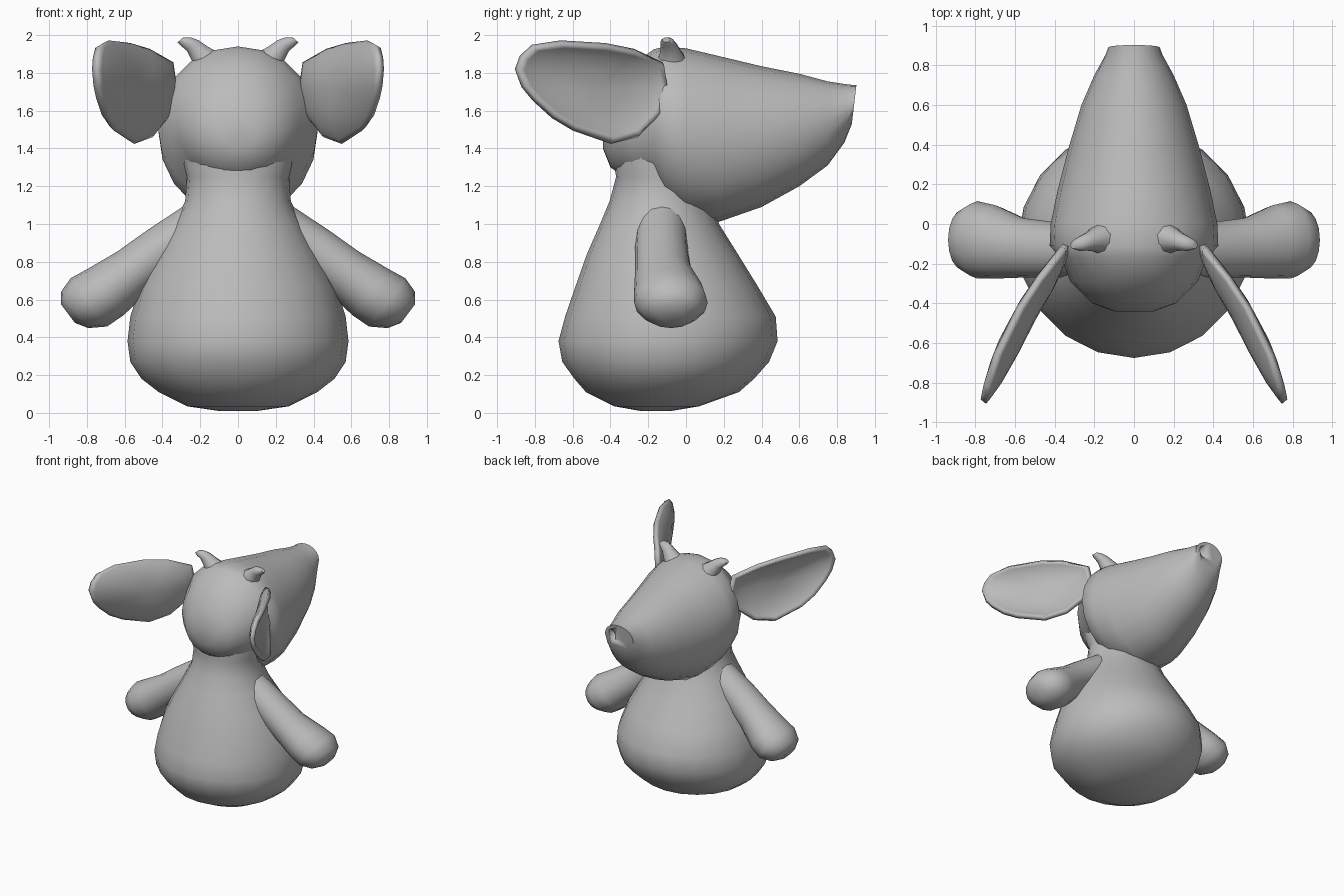
import bpy, bmesh, math
from mathutils import Vector

if "Cube" in bpy.data.objects:
    bpy.data.objects.remove(bpy.data.objects["Cube"])

SIDES = 20
grey = bpy.data.materials.new("soft_grey")
grey.diffuse_color = (0.5, 0.5, 0.5, 1)
grey.use_nodes = True
grey.node_tree.nodes["Principled BSDF"].inputs["Base Color"].default_value = grey.diffuse_color


def finish(bm, name, angle=50):
    """Turn a bmesh into a smooth shaded object."""
    bmesh.ops.recalc_face_normals(bm, faces=bm.faces)
    me = bpy.data.meshes.new(name)
    bm.to_mesh(me)
    bm.free()
    ob = bpy.data.objects.new(name, me)
    bpy.context.collection.objects.link(ob)
    me.materials.append(grey)
    bpy.ops.object.select_all(action='DESELECT')
    ob.select_set(True)
    bpy.context.view_layer.objects.active = ob
    bpy.ops.object.shade_smooth_by_angle(angle=math.radians(angle))
    return ob


def loft(name, rings, sides=SIDES, angle=50):
    """Skin a list of (centre, u radius vector, v radius vector) rings."""
    bm = bmesh.new()
    loops = []
    for c, u, v in rings:
        loops.append([bm.verts.new(Vector(c)
                      + Vector(u) * math.cos(2 * math.pi * i / sides)
                      + Vector(v) * math.sin(2 * math.pi * i / sides))
                      for i in range(sides)])
    for a, b in zip(loops, loops[1:]):
        for i in range(sides):
            j = (i + 1) % sides
            bm.faces.new((a[i], a[j], b[j], b[i]))
    bm.faces.new(loops[0])
    bm.faces.new(loops[-1])
    return finish(bm, name, angle)


# Pear-shaped body and neck: z, back y, front y, half width
body = [(0.01, -0.24, -0.08, 0.10), (0.035, -0.38, 0.07, 0.27),
        (0.11, -0.53, 0.28, 0.42), (0.18, -0.59, 0.36, 0.51),
        (0.27, -0.655, 0.44, 0.57), (0.38, -0.675, 0.485, 0.585),
        (0.51, -0.64, 0.475, 0.57), (0.67, -0.585, 0.38, 0.52),
        (0.84, -0.525, 0.275, 0.43), (1.0, -0.455, 0.175, 0.34),
        (1.12, -0.405, 0.13, 0.28), (1.25, -0.37, 0.08, 0.27),
        (1.42, -0.40, 0.0, 0.31), (1.55, -0.38, 0.0, 0.30)]
loft("body", [((0, (b + f) / 2, z), (w, 0, 0), (0, (f - b) / 2, 0))
              for z, b, f, w in body])

# Head tapering to the snout: y, bottom z, top z, half width
head = [(-0.44, 1.40, 1.55, 0.10), (-0.40, 1.30, 1.68, 0.21),
        (-0.29, 1.22, 1.84, 0.32), (-0.17, 1.18, 1.925, 0.37),
        (-0.11, 1.10, 1.94, 0.425), (0.0, 1.03, 1.93, 0.42),
        (0.17, 1.01, 1.89, 0.385), (0.40, 1.09, 1.835, 0.325),
        (0.60, 1.20, 1.795, 0.265), (0.75, 1.31, 1.755, 0.20),
        (0.85, 1.43, 1.738, 0.145), (0.89, 1.53, 1.735, 0.13)]
head_ob = loft("head", [((0, y, (b + t) / 2), (w, 0, 0),
                         (0, 0.012 if y > 0.8 else 0, (t - b) / 2))
                        for y, b, t, w in head])

# Nostril hollows
for s in (-1, 1):
    bm = bmesh.new()
    bmesh.ops.create_uvsphere(bm, u_segments=12, v_segments=8, radius=1)
    for v in bm.verts:
        x, y, z = v.co
        v.co = (s * (0.062 + 0.028 * x + 0.012 * z), 0.895 + 0.05 * y,
                1.64 + 0.045 * z)
    cutter = finish(bm, "nostril_cutter")
    cutter.hide_render = True
    cutter.hide_viewport = True
    mod = head_ob.modifiers.new("nostril", 'BOOLEAN')
    mod.operation = 'DIFFERENCE'
    mod.object = cutter

# Arms: centre, y radius, thickness radius
arm = [((0.15, -0.13, 1.03), 0.13, 0.13), ((0.40, -0.13, 0.865), 0.14, 0.13),
       ((0.56, -0.12, 0.745), 0.15, 0.135), ((0.70, -0.09, 0.64), 0.185, 0.155),
       ((0.79, -0.08, 0.585), 0.195, 0.16), ((0.865, -0.08, 0.545), 0.15, 0.12),
       ((0.90, -0.08, 0.525), 0.07, 0.06)]
# Horns: centre and radius
horn = [((0.15, -0.07, 1.84), 0.09), ((0.205, -0.08, 1.905), 0.058),
        ((0.24, -0.09, 1.945), 0.044), ((0.275, -0.1, 1.965), 0.036),
        ((0.305, -0.105, 1.975), 0.02)]
# Ear rim seen from the side: y, z
rim = [(-0.12, 1.85), (-0.27, 1.915), (-0.42, 1.945), (-0.66, 1.96),
       (-0.81, 1.94), (-0.87, 1.885), (-0.895, 1.82), (-0.86, 1.73),
       (-0.80, 1.66), (-0.70, 1.57), (-0.59, 1.505), (-0.39, 1.435),
       (-0.25, 1.47), (-0.14, 1.58), (-0.10, 1.72)]


def ear_x(y):
    """Sideways position of the ear rim, sweeping outwards to the tip."""
    t = (-y - 0.1) / 0.8
    return 0.34 + 0.72 * t - 0.30 * t * t


for s, side in ((-1, "left"), (1, "right")):
    loft(side + "_arm", [((s * c[0], c[1], c[2]), (0, ry, 0),
                          (s * 0.6 * rn, 0, 0.8 * rn)) for c, ry, rn in arm], 16)
    loft(side + "_horn", [((s * c[0], c[1], c[2]), (0, r, 0),
                           (-s * 0.75 * r, 0, 0.66 * r)) for c, r in horn], 10)

    # Cupped ear opening outwards
    bm = bmesh.new()
    cy, cz = -0.47, 1.72
    loops = []
    for k in (1, 0.93, 0.75, 0.4):
        loop = []
        for y, z in rim:
            py, pz = cy + (y - cy) * k, cz + (z - cz) * k
            depth = 0.10 * (1 - k ** 3)
            loop.append(bm.verts.new((s * (ear_x(py) - depth), py, pz)))
        loops.append(loop)
    n = len(rim)
    for a, b in zip(loops, loops[1:]):
        for i in range(n):
            j = (i + 1) % n
            bm.faces.new((a[i], a[j], b[j], b[i]))
    mid = bm.verts.new((s * (ear_x(cy) - 0.10), cy, cz))
    for i in range(n):
        bm.faces.new((loops[-1][i], loops[-1][(i + 1) % n], mid))
    ear = finish(bm, side + "_ear", 60)
    mod = ear.modifiers.new("thickness", 'SOLIDIFY')
    mod.thickness = 0.035
    mod.offset = 0
